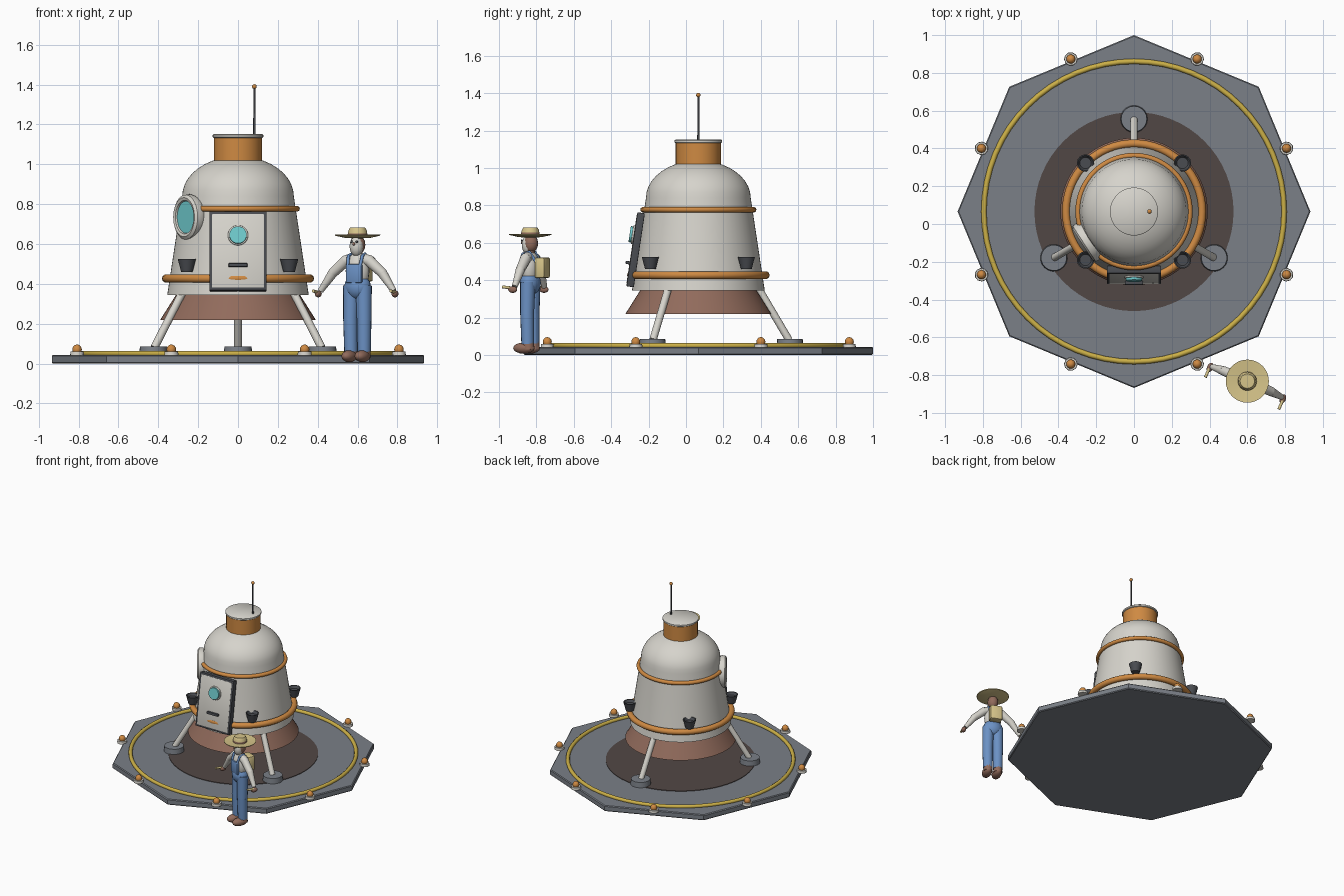
import bpy, bmesh
from math import pi, sin, cos, radians, sqrt
from mathutils import Matrix, Vector

cube = bpy.data.objects.get("Cube")
if cube:
    bpy.data.objects.remove(cube, do_unlink=True)


def material(name, *srgb):
    lin = [c / 12.92 if c < 0.04 else ((c + 0.055) / 1.055) ** 2.4 for c in srgb] + [1]
    m = bpy.data.materials.new(name)
    m.use_nodes = True
    m.diffuse_color = lin
    m.node_tree.nodes["Principled BSDF"].inputs["Base Color"].default_value = lin
    return m


WHITE = material("off_white", .84, .83, .80)
ORANGE = material("orange", .81, .54, .26)
TEAL = material("teal_glass", .44, .80, .81)
GREY = material("pad_grey", .48, .50, .53)
DARK = material("dark_grey", .29, .30, .32)
BROWN = material("brown", .57, .42, .36)
SCORCH = material("scorched", .32, .28, .27)
YELLOW = material("yellow", .80, .69, .28)
DENIM = material("denim", .42, .57, .77)
STRAW = material("straw", .84, .77, .54)


def move(x, y, z):
    return Matrix.Translation((x, y, z))


def turn(deg, axis="Z"):
    return Matrix.Rotation(radians(deg), 4, axis)


CENTRE = move(0, .066, 0)


def finish(name, bm, mat, m=Matrix(), angle=40):
    bmesh.ops.remove_doubles(bm, verts=bm.verts, dist=1e-5)
    bmesh.ops.recalc_face_normals(bm, faces=bm.faces)
    bm.transform(m)
    mesh = bpy.data.meshes.new(name)
    bm.to_mesh(mesh)
    bm.free()
    mesh.materials.append(mat)
    mesh.shade_smooth()
    mesh.set_sharp_from_angle(angle=radians(angle))
    obj = bpy.data.objects.new(name, mesh)
    bpy.context.collection.objects.link(obj)
    return obj


def lathe(name, profile, mat, m=CENTRE, seg=48, closed=False):
    """Revolve (radius, height) points about z."""
    bm = bmesh.new()
    rings = [[bm.verts.new((r * cos(2 * pi * i / seg), r * sin(2 * pi * i / seg), z))
              for i in range(seg)] for r, z in profile]
    pairs = list(zip(rings, rings[1:]))
    if closed:
        pairs.append((rings[-1], rings[0]))
    for a, b in pairs:
        for i in range(seg):
            j = (i + 1) % seg
            bm.faces.new((a[i], a[j], b[j], b[i]))
    return finish(name, bm, mat, m)


def disc(name, r0, r1, z0, z1, mat, m=CENTRE, seg=32):
    return lathe(name, [(0, z0), (r0, z0), (r1, z1), (0, z1)], mat, m, seg)


def torus(name, major, minor, mat, m, seg=64):
    ring = [(major + minor * cos(2 * pi * k / 10), minor * sin(2 * pi * k / 10)) for k in range(10)]
    return lathe(name, ring, mat, m, seg, True)


def ball(name, size, mat, m, seg=16):
    bm = bmesh.new()
    bmesh.ops.create_uvsphere(bm, u_segments=seg, v_segments=seg // 2, radius=1)
    return finish(name, bm, mat, m @ Matrix.Diagonal((*size, 1)), 80)


def box(name, size, mat, m, bevel=.004):
    bm = bmesh.new()
    bmesh.ops.create_cube(bm, size=1, matrix=Matrix.Diagonal((*size, 1)))
    bmesh.ops.bevel(bm, geom=bm.edges[:], offset=bevel, segments=2, affect="EDGES", profile=.5)
    return finish(name, bm, mat, m)


def limb(name, points, mat, m=Matrix(), seg=14):
    """Tapered tube through (x, y, z, radius) points with rounded joints."""
    bm = bmesh.new()
    for a, b in zip(points, points[1:]):
        p, q = Vector(a[:3]), Vector(b[:3])
        rot = (q - p).to_track_quat("Z", "Y").to_matrix().to_4x4()
        bmesh.ops.create_cone(bm, cap_ends=True, segments=seg, radius1=a[3], radius2=b[3],
                              depth=(q - p).length, matrix=Matrix.Translation((p + q) / 2) @ rot)
    for x, y, z, r in points[1:-1]:
        bmesh.ops.create_uvsphere(bm, u_segments=seg, v_segments=8, radius=r, matrix=move(x, y, z))
    return finish(name, bm, mat, m)


# Landing pad
lathe("landing_pad", [(0, 0), (.928, 0), (.934, .006), (.934, .038), (.928, .044), (0, .044)],
      GREY, seg=8)
disc("scorch_mark", .527, .527, .044, .048, SCORCH, seg=64)
torus("pad_ring", .795, .014, YELLOW, CENTRE @ move(0, 0, .05))
for k in range(8):
    spot = CENTRE @ turn(22.5 + 45 * k) @ move(.874, 0, 0)
    disc("lamp_base", .036, .034, .04, .06, WHITE, spot, 10)
    ball("lamp_bulb", (.024, .024, .026), ORANGE, spot @ move(0, 0, .07))

# Capsule hull, dome and hatch
dome = [(.28 * cos(t * pi / 20), .84 + .2 * sin(t * pi / 20)) for t in range(11)]
lathe("capsule_hull", [(0, .345), (.355, .345)] + dome, WHITE, seg=64)
lathe("heat_skirt", [(.31, .347), (.39, .22)], BROWN, seg=64)
torus("lower_band", .36, .0215, ORANGE, CENTRE @ move(0, 0, .427))
torus("upper_band", .296, .0145, ORANGE, CENTRE @ move(0, 0, .777))
disc("docking_neck", .121, .121, 1.0, 1.137, ORANGE)
lathe("docking_cap", [(0, 1.133), (.122, 1.133), (.127, 1.137), (.127, 1.148), (.122, 1.152),
                      (0, 1.152)], WHITE)
limb("antenna_rod", [(.082, .066, 1.14, .006), (.082, .066, 1.385, .005)], DARK)
ball("antenna_tip", (.012, .012, .012), ORANGE, move(.082, .066, 1.39))

# Landing legs
for a in (90, 210, 330):
    base = CENTRE @ turn(a)
    limb("landing_leg", [(.29, 0, .41, .02), (.485, 0, .08, .02)], WHITE, base)
    disc("leg_foot", .072, .068, .046, .086, GREY, base @ move(.49, 0, 0), 20)

# Thruster cups, hollow at the top
for k in range(4):
    lathe("thruster", [(0, .46), (.029, .46), (.046, .524), (.04, .524), (.03, .505), (0, .505)],
          DARK, CENTRE @ turn(45 + 90 * k) @ move(.363, 0, 0), 20)

# Leaning door; local -y is outward
door = move(0, -.291, .566) @ turn(-8.5, "X")
box("door_frame", (.288, .04, .4), DARK, door @ move(0, .022, 0))
box("door_panel", (.262, .02, .374), WHITE, door @ move(0, .01, 0))
facing = turn(90, "X")
torus("door_window_rim", .045, .006, WHITE, door @ move(0, -.003, .078) @ facing, 32)
disc("door_window", .045, .043, -.01, .022, TEAL, door @ move(0, 0, .078) @ facing)
box("door_handle", (.095, .026, .017), DARK, door @ move(0, -.008, -.074))

# Round side porthole
port = CENTRE @ turn(213) @ move(.302, 0, .735) @ turn(90, "Y")
lathe("porthole_rim", [(.078, -.03), (.108, -.03), (.115, -.012), (.112, .012), (.098, .022),
                       (.084, .018), (.078, .004)], WHITE, port, 40, True)
disc("porthole_glass", .082, .08, -.03, .01, TEAL, port, 40)

# Standing farmer; local -y is forward
man = move(.6, -.832, 0) @ turn(-23.5)
ball("torso", (.062, .048, .095), WHITE, man @ move(0, 0, .465))
ball("hips", (.07, .054, .065), DENIM, man @ move(0, 0, .385))
box("bib", (.085, .02, .095), DENIM, man @ move(0, -.042, .452), .006)
for s in (-1, 1):
    limb("trouser_leg", [(s * .034, 0, .39, .041), (s * .037, -.003, .22, .037),
                         (s * .036, 0, .06, .034)], DENIM, man)
    ball("boot", (.034, .062, .03), BROWN, man @ move(s * .036, -.022, .037))
    limb("boot_shaft", [(s * .036, .005, .03, .032), (s * .036, .003, .075, .03)], BROWN, man)
    limb("strap", [(s * .034, -.046, .49, .008), (s * .038, -.028, .54, .008),
                   (s * .036, .01, .55, .008), (s * .03, .045, .5, .008)], DENIM, man)
    limb("sleeve", [(s * .03, 0, .525, .028), (s * .065, 0, .515, .029), (s * .135, 0, .455, .025),
                    (s * .2, -.005, .365, .015)], WHITE, man)
    ball("hand", (.016, .026, .018), BROWN, man @ move(s * .21, -.012, .35))
    limb("hand_tool", [(s * .212, -.01, .358, .008), (s * .212, -.07, .364, .008)], STRAW, man)
    ball("eye", (.006, .005, .007), DARK, man @ move(s * .014, -.043, .612))
limb("neck", [(0, 0, .53, .024), (0, 0, .58, .024)], BROWN, man)
ball("head", (.038, .04, .05), BROWN, man @ move(0, .002, .597))
ball("face_beard", (.035, .032, .05), WHITE, man @ move(0, -.015, .588))
ball("nose", (.007, .008, .008), BROWN, man @ move(0, -.047, .6))
box("backpack", (.088, .058, .11), STRAW, man @ move(0, .07, .467), .01)
lathe("straw_hat", [(0, .628), (.06, .63), (.113, .642), (.114, .647), (.05, .641), (.046, .668),
                    (.038, .682), (0, .683)], STRAW, man, 32)
lathe("hat_band", [(.05, .642), (.049, .654)], BROWN, man, 32)
